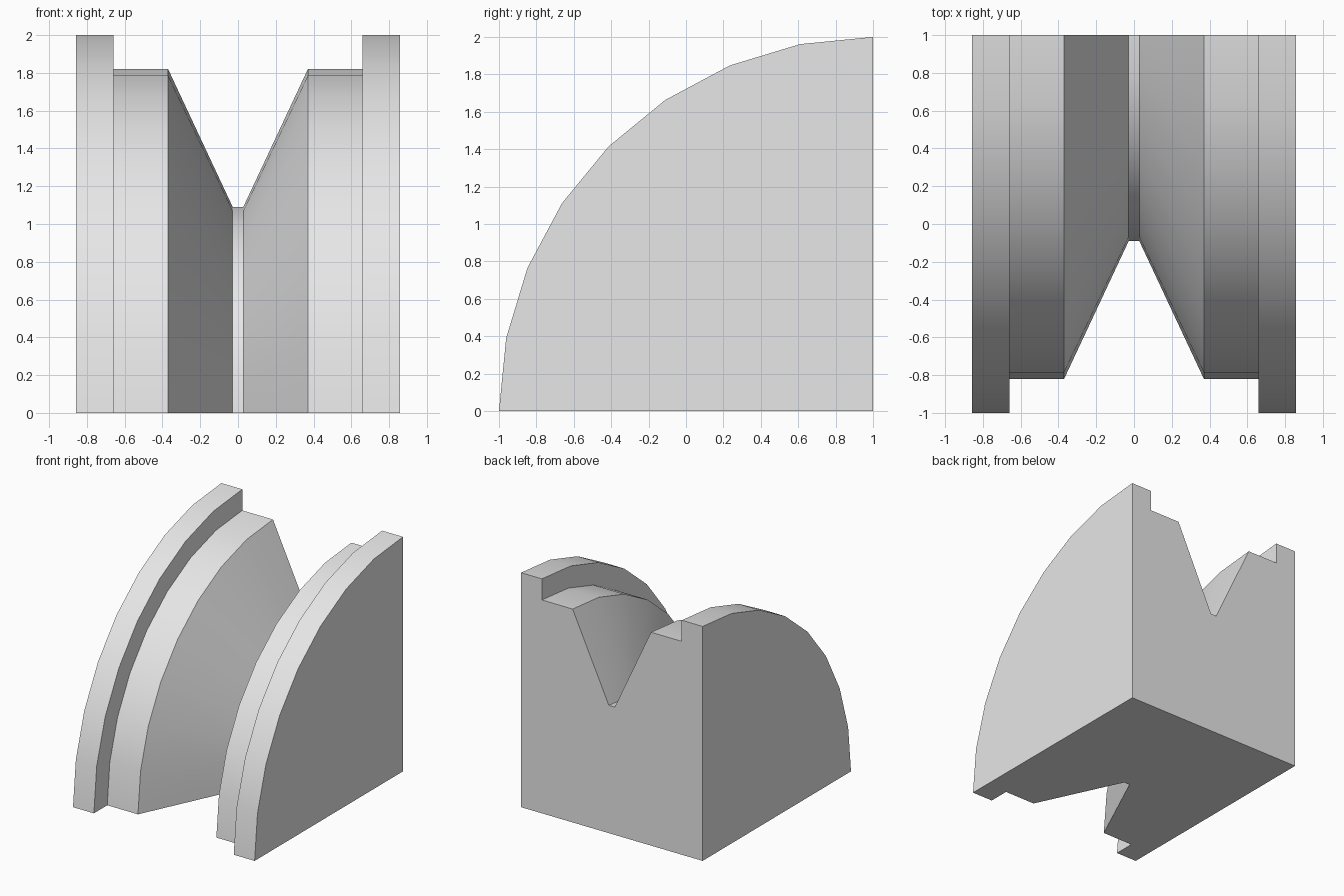
import bpy, bmesh
from math import sin, cos, pi, radians

cube = bpy.data.objects.get("Cube")
if cube:
    bpy.data.objects.remove(cube, do_unlink=True)

# Plain grey material
GREY = (0.8, 0.8, 0.8, 1.0)
grey = bpy.data.materials.new("plain_grey")
grey.use_nodes = True
grey.diffuse_color = GREY
grey.node_tree.nodes["Principled BSDF"].inputs["Base Color"].default_value = GREY

# Half profile (x, radius) from outer rim to groove floor, then mirrored
half = [(0.857, 2.0), (0.66, 2.0), (0.66, 1.82), (0.37, 1.82), (0.028, 1.09)]
profile = half + [(-x, r) for x, r in reversed(half)]
STEPS = 8

# Quarter turn of the grooved roller about the lower back edge
bm = bmesh.new()
rings = []
for i in range(STEPS + 1):
    a = i / STEPS * pi / 2
    rings.append([bm.verts.new((x, 1 - r * cos(a), r * sin(a))) for x, r in profile])
axis_left = bm.verts.new((profile[0][0], 1, 0))
axis_right = bm.verts.new((profile[-1][0], 1, 0))

# Turned surface
for lower, upper in zip(rings, rings[1:]):
    for j in range(len(profile) - 1):
        bm.faces.new((lower[j], lower[j + 1], upper[j + 1], upper[j]))

# Flat base, back and two sides
for ring in (rings[0], rings[-1]):
    bm.faces.new(ring + [axis_right, axis_left])
bm.faces.new([ring[0] for ring in rings] + [axis_left])
bm.faces.new([ring[-1] for ring in rings] + [axis_right])
bmesh.ops.recalc_face_normals(bm, faces=bm.faces)

mesh = bpy.data.meshes.new("grooved_quarter_roller")
bm.to_mesh(mesh)
bm.free()
mesh.materials.append(grey)
roller = bpy.data.objects.new("grooved_quarter_roller", mesh)
bpy.context.collection.objects.link(roller)

# Smooth turned faces, sharp corners
bpy.ops.object.select_all(action="DESELECT")
roller.select_set(True)
bpy.context.view_layer.objects.active = roller
bpy.ops.object.shade_smooth_by_angle(angle=radians(30))
